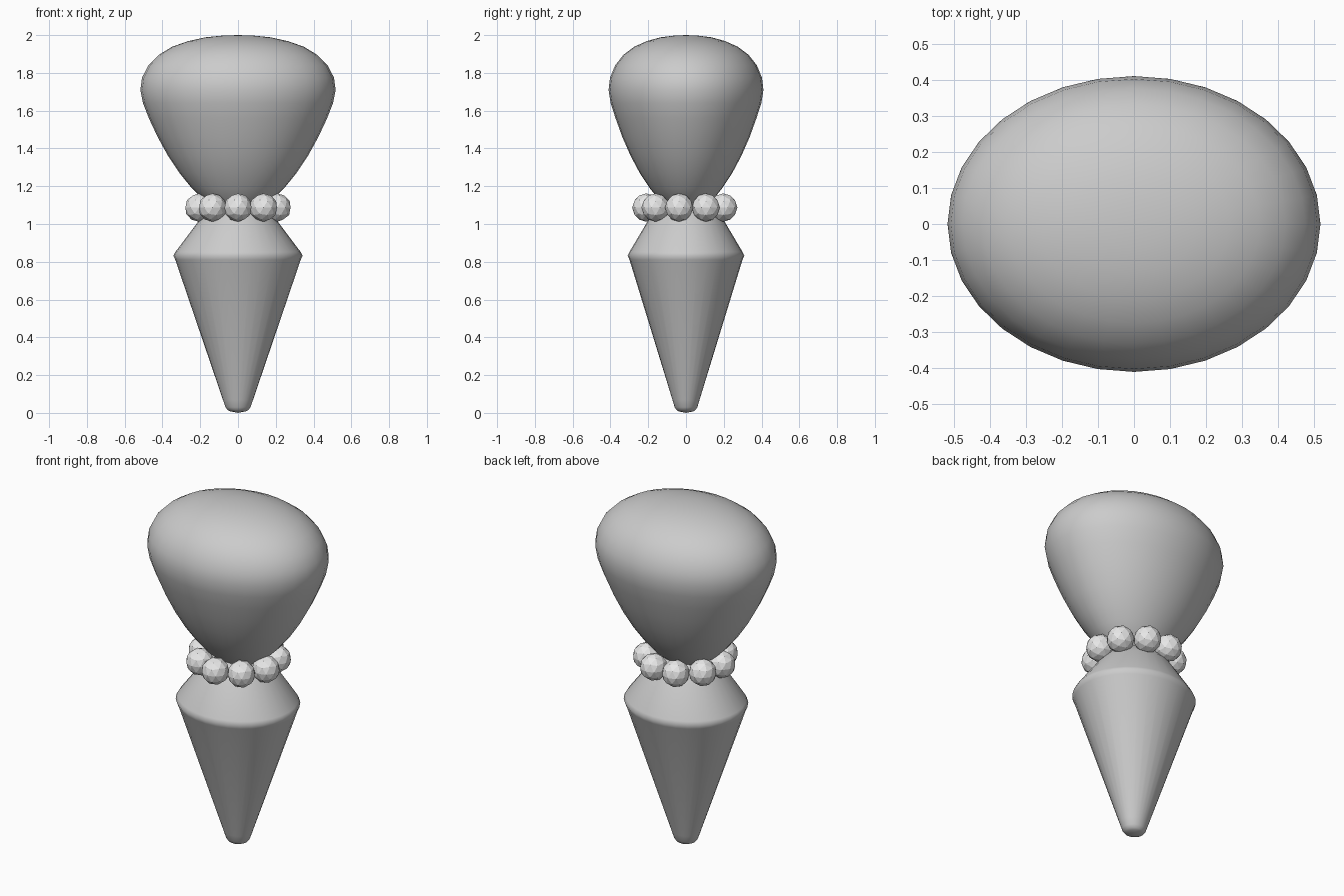
import bpy, bmesh, math

if "Cube" in bpy.data.objects:
    bpy.data.objects.remove(bpy.data.objects["Cube"])


def material(name, value):
    m = bpy.data.materials.new(name)
    m.diffuse_color = (value, value, value, 1)
    m.use_nodes = True
    m.node_tree.nodes["Principled BSDF"].inputs["Base Color"].default_value = m.diffuse_color
    return m


body_grey = material("body grey", 0.60)
bead_grey = material("light bead grey", 0.80)


def lathe(name, rings, bottom, top, mat, sides=32):
    """Elliptical revolve from (x radius, y radius, height) rings, closed at both poles."""
    bm = bmesh.new()
    loops = []
    for rx, ry, z in rings:
        loops.append([bm.verts.new((rx * math.cos(2 * math.pi * i / sides),
                                    ry * math.sin(2 * math.pi * i / sides), z))
                      for i in range(sides)])
    low, high = bm.verts.new((0, 0, bottom)), bm.verts.new((0, 0, top))
    for i in range(sides):
        j = (i + 1) % sides
        for a, b in zip(loops, loops[1:]):
            bm.faces.new((a[i], a[j], b[j], b[i]))
        bm.faces.new((low, loops[0][j], loops[0][i]))
        bm.faces.new((high, loops[-1][i], loops[-1][j]))
    for f in bm.faces:
        f.smooth = True
    mesh = bpy.data.meshes.new(name)
    bm.to_mesh(mesh)
    bm.free()
    mesh.materials.append(mat)
    obj = bpy.data.objects.new(name, mesh)
    bpy.context.collection.objects.link(obj)
    return obj


# Tapered lower body with a wide shoulder
lathe("lower_body", [
    (0.04, 0.04, 0.008), (0.055, 0.05, 0.015), (0.066, 0.06, 0.03),
    (0.08, 0.072, 0.07), (0.332, 0.299, 0.81), (0.342, 0.309, 0.833),
    (0.331, 0.299, 0.853), (0.205, 0.2, 1.02), (0.15, 0.145, 1.08),
    (0.08, 0.08, 1.12)], 0.0, 1.13, body_grey)

# Rounded upper body, narrowing to the neck
lathe("upper_body", [
    (0.06, 0.05, 1.065), (0.125, 0.10, 1.09), (0.185, 0.145, 1.13),
    (0.245, 0.192, 1.19), (0.31, 0.245, 1.27), (0.37, 0.293, 1.36),
    (0.425, 0.337, 1.46), (0.472, 0.373, 1.56), (0.503, 0.399, 1.64),
    (0.517, 0.41, 1.71), (0.508, 0.402, 1.775), (0.475, 0.375, 1.84),
    (0.42, 0.332, 1.895), (0.35, 0.275, 1.938), (0.265, 0.208, 1.968),
    (0.175, 0.137, 1.988), (0.085, 0.066, 1.997)], 1.055, 2.0, body_grey)

# Ring of nine faceted beads around the neck
for i in range(9):
    a = 2 * math.pi * i / 9
    bpy.ops.mesh.primitive_ico_sphere_add(
        subdivisions=2, radius=0.075,
        location=(0.21 * math.sin(a), -0.21 * math.cos(a), 1.087))
    bead = bpy.context.object
    bead.name = f"neck_bead_{i + 1}"
    bead.data.materials.append(bead_grey)
